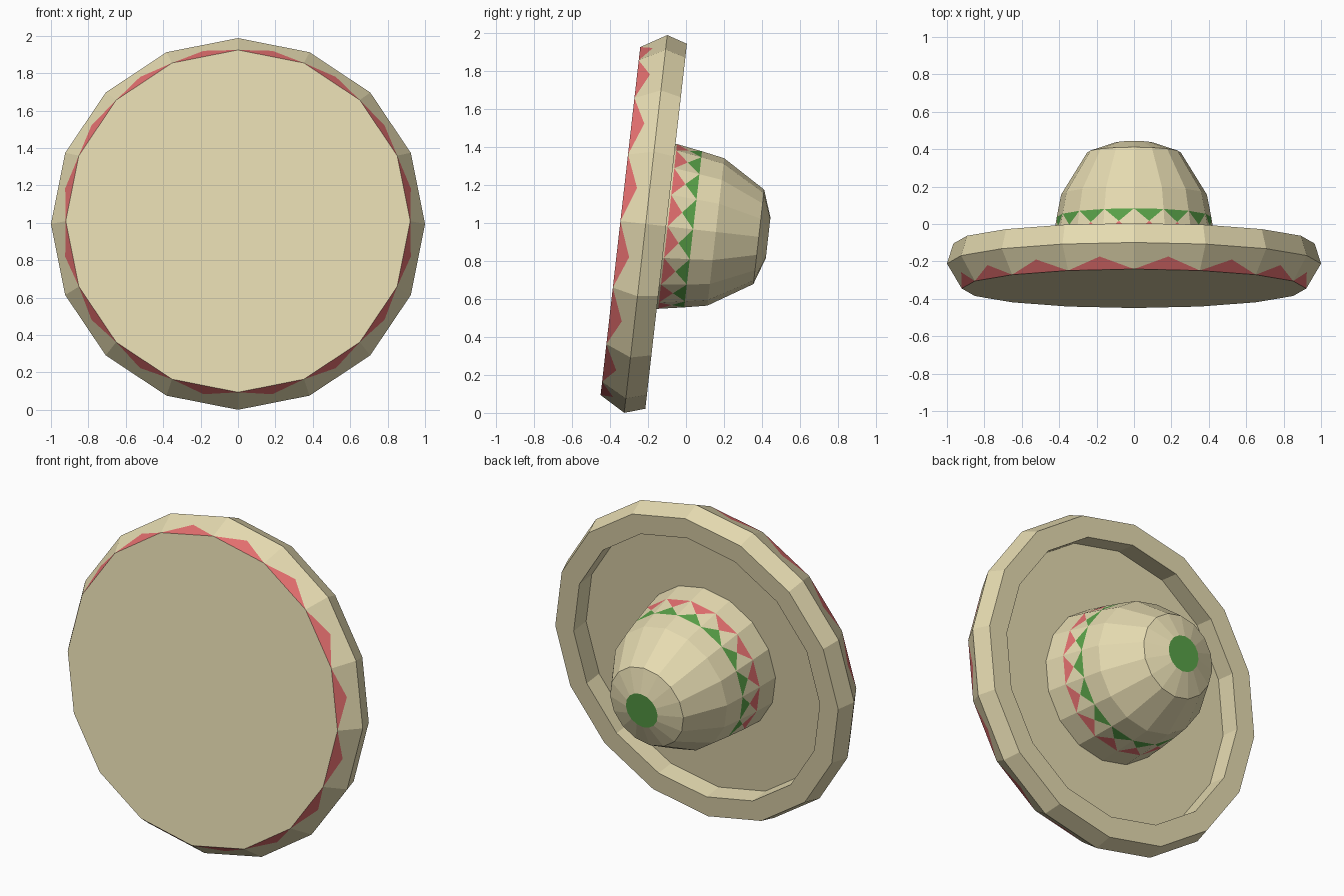
import bpy, bmesh
from math import sin, cos, tau, radians

if "Cube" in bpy.data.objects:
    bpy.data.objects.remove(bpy.data.objects["Cube"])

SIDES = 16
CREAM, RED, GREEN = 0, 1, 2


def material(name, rgb):
    m = bpy.data.materials.new(name)
    m.diffuse_color = (*rgb, 1)
    m.use_nodes = True
    m.node_tree.nodes["Principled BSDF"].inputs["Base Color"].default_value = m.diffuse_color
    return m


MATS = [material("straw", (0.79, 0.71, 0.44)),
        material("red_paint", (0.78, 0.16, 0.16)),
        material("green_paint", (0.10, 0.36, 0.065))]


def lathe(name, profile, bands, first_cap=None, last_cap=None):
    """Revolve (radius, height) points; bands = {segment: (lower colour, upper colour)}
    splits each facet of that segment into triangles meeting at its middle."""
    bm = bmesh.new()
    rings = [[bm.verts.new((r * cos(tau * i / SIDES), r * sin(tau * i / SIDES), h))
              for i in range(SIDES)] for r, h in profile]

    def face(verts, colour):
        bm.faces.new(verts).material_index = colour

    for s, (low, high) in enumerate(zip(rings, rings[1:])):
        for i in range(SIDES):
            j = (i + 1) % SIDES
            quad = [low[i], low[j], high[j], high[i]]
            if s in bands:
                mid = bm.verts.new(sum((v.co for v in quad[1:]), quad[0].co.copy()) / 4)
                colours = (bands[s][0], CREAM, bands[s][1], CREAM)
                for k, c in enumerate(colours):
                    face([quad[k], quad[(k + 1) % 4], mid], c)
            else:
                face(quad, CREAM)
    if first_cap is not None:
        face(rings[0][::-1], first_cap)
    if last_cap is not None:
        face(rings[-1], last_cap)

    mesh = bpy.data.meshes.new(name)
    bm.to_mesh(mesh)
    bm.free()
    for m in MATS:
        mesh.materials.append(m)
    ob = bpy.data.objects.new(name, mesh)
    bpy.context.collection.objects.link(ob)
    # the hat stands on its rim, tilted back, crown towards +y
    ob.rotation_euler = (radians(-96.5), 0, 0)
    ob.location = (0, -0.345, 1.009)
    return ob


# Brim: flat underside, bevelled edge with red zigzag, raised rim, recessed floor
lathe("brim",
      [(0.921, 0), (1.0, 0.134), (0.966, 0.242), (0.84, 0.242), (0.84, 0.12)],
      {0: (RED, CREAM)}, first_cap=CREAM, last_cap=CREAM)

# Crown: plain foot, red and green triangle band, rounded body, green button on top
lathe("crown",
      [(0.453, 0.12), (0.436, 0.25), (0.413, 0.385), (0.39, 0.505),
       (0.25, 0.7325), (0.108, 0.782)],
      {1: (RED, GREEN)}, last_cap=GREEN)
